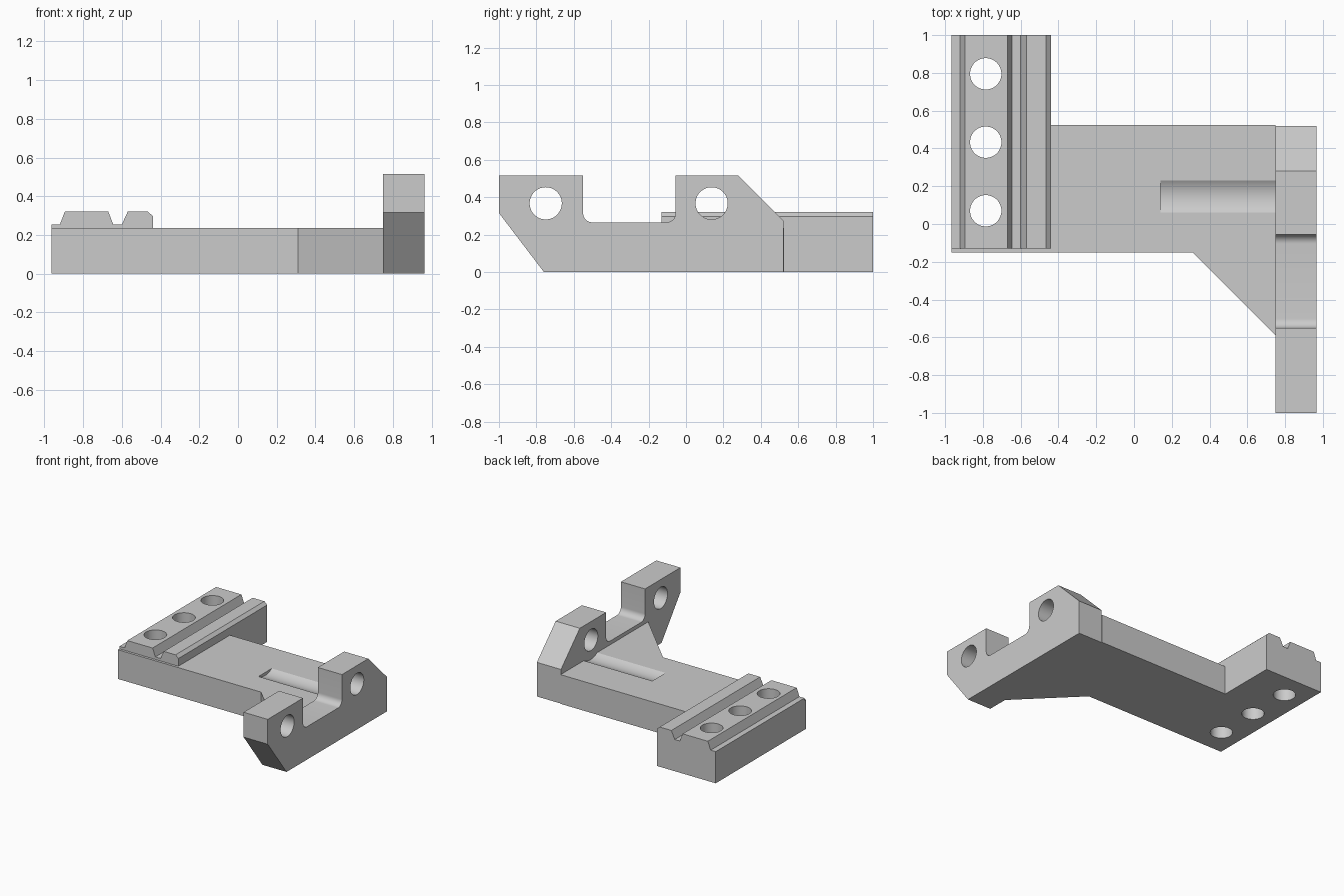
import bpy, bmesh, math
from mathutils import Matrix, Vector

if "Cube" in bpy.data.objects:
    bpy.data.objects.remove(bpy.data.objects["Cube"], do_unlink=True)

GREY = (0.6, 0.6, 0.6, 1)
grey = bpy.data.materials.new("light_grey")
grey.use_nodes = True
grey.diffuse_color = GREY
grey.node_tree.nodes["Principled BSDF"].inputs["Base Color"].default_value = GREY


def prism(name, profile, axis, start, end):
    """Extrude a 2D profile along the given axis."""
    place = {"x": lambda a, b, d: (d, a, b),
             "y": lambda a, b, d: (a, d, b),
             "z": lambda a, b, d: (a, b, d)}[axis]
    bm = bmesh.new()
    face = bm.faces.new([bm.verts.new(place(a, b, start)) for a, b in profile])
    out = bmesh.ops.extrude_face_region(bm, geom=[face])
    moved = [v for v in out["geom"] if isinstance(v, bmesh.types.BMVert)]
    bmesh.ops.translate(bm, verts=moved, vec=Vector(place(0, 0, end - start)))
    bmesh.ops.recalc_face_normals(bm, faces=bm.faces)
    mesh = bpy.data.meshes.new(name)
    bm.to_mesh(mesh)
    bm.free()
    mesh.materials.append(grey)
    obj = bpy.data.objects.new(name, mesh)
    bpy.context.collection.objects.link(obj)
    return obj


def circle(a, b, r, n=64):
    return [(a + r * math.cos(2 * math.pi * i / n), b + r * math.sin(2 * math.pi * i / n))
            for i in range(n)]


def arc(a, b, r, first, last, n=10):
    angles = [math.radians(first + (last - first) * i / n) for i in range(n + 1)]
    return [(a + r * math.cos(t), b + r * math.sin(t)) for t in angles]


def cut(obj, cutters):
    """Subtract the cutters, bake the result and shade it."""
    for c in cutters:
        c.hide_render = True
        mod = obj.modifiers.new("cut", "BOOLEAN")
        mod.operation = "DIFFERENCE"
        mod.solver = "EXACT"
        mod.object = c
    bpy.context.view_layer.update()
    graph = bpy.context.evaluated_depsgraph_get()
    mesh = bpy.data.meshes.new_from_object(obj.evaluated_get(graph))
    obj.modifiers.clear()
    obj.data = mesh
    bpy.ops.object.select_all(action="DESELECT")
    obj.select_set(True)
    bpy.context.view_layer.objects.active = obj
    bpy.ops.object.shade_smooth_by_angle(angle=math.radians(25))


# Main plate outline, with the gusset towards the bracket
plate = prism("base_plate", [
    (-0.965, -0.15), (0.31, -0.15), (0.75, -0.59), (0.75, 0.525),
    (-0.44, 0.525), (-0.44, 1), (-0.965, 1)], "z", 0, 0.235)

# Raised rail with a V groove
rail = prism("grooved_rail", [
    (-0.965, 0.235), (-0.965, 0.255), (-0.92, 0.255), (-0.895, 0.32),
    (-0.67, 0.32), (-0.645, 0.255), (-0.6, 0.255), (-0.57, 0.32),
    (-0.465, 0.32), (-0.44, 0.297), (-0.44, 0.235)], "y", -0.13, 1)

# Upright bracket with two lugs and a filleted gap
bracket = prism("lug_bracket",
                [(-0.76, 0), (0.52, 0), (0.52, 0.275), (0.28, 0.515), (-0.055, 0.515)]
                + arc(-0.105, 0.315, 0.05, 0, -90)
                + arc(-0.5, 0.315, 0.05, -90, -180)
                + [(-0.55, 0.515), (-1, 0.515), (-1, 0.315)],
                "x", 0.75, 0.965)

# Bolt holes, pivot holes and the round relief in the plate
bolt_holes = [prism("bolt_hole_cutter", circle(-0.785, y, 0.083), "z", -0.2, 0.6)
              for y in (0.07, 0.433, 0.795)]
pivot_holes = [prism("pivot_hole_cutter", circle(y, 0.367, 0.086), "x", 0.6, 1.2)
               for y in (-0.75, 0.137)]
relief = prism("relief_cutter", circle(0.145, 0.367, 0.157, 96), "x", 0.14, 0.8)

cut(plate, bolt_holes + [relief])
cut(rail, bolt_holes)
cut(bracket, pivot_holes)

for helper in bolt_holes + pivot_holes + [relief]:
    bpy.data.objects.remove(helper, do_unlink=True)
